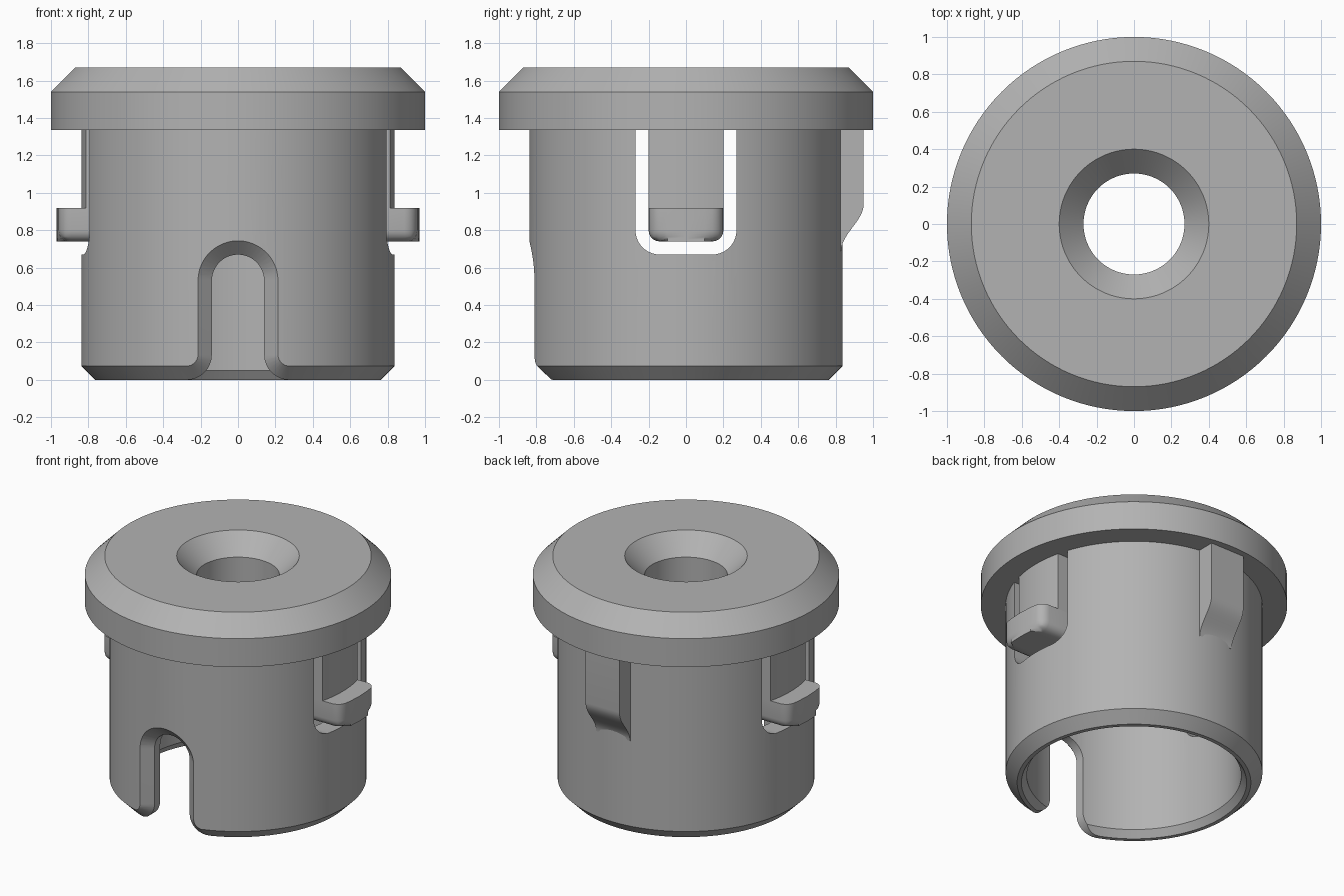
import bpy, bmesh, math
from math import sin, cos, pi, sqrt

cube = bpy.data.objects.get("Cube")
if cube:
    bpy.data.objects.remove(cube)

grey = bpy.data.materials.new("plain_grey")
grey.use_nodes = True
GREY = (0.45, 0.45, 0.45, 1)
grey.diffuse_color = GREY
grey.node_tree.nodes["Principled BSDF"].inputs["Base Color"].default_value = GREY

R_OUT, R_IN = 0.838, 0.70      # sleeve wall
CHAMFER = 0.075
Z_CAP = 1.335                  # underside of the cap


def finish(name, bm):
    bmesh.ops.recalc_face_normals(bm, faces=bm.faces)
    mesh = bpy.data.meshes.new(name)
    bm.to_mesh(mesh)
    bm.free()
    mesh.materials.append(grey)
    ob = bpy.data.objects.new(name, mesh)
    bpy.context.collection.objects.link(ob)
    return ob


def loft(bm, loops, closed=False):
    """Skin matching loops of points; cap the ends or join last to first."""
    rings = [[bm.verts.new(p) for p in loop] for loop in loops]
    pairs = list(zip(rings, rings[1:]))
    if closed:
        pairs.append((rings[-1], rings[0]))
    else:
        bm.faces.new(rings[0])
        bm.faces.new(rings[-1])
    for a, b in pairs:
        for i in range(len(a)):
            j = (i + 1) % len(a)
            bm.faces.new((a[i], a[j], b[j], b[i]))


def lathe(name, profile, steps=128):
    bm = bmesh.new()
    angles = [2 * pi * i / steps for i in range(steps)]
    loft(bm, [[(r * cos(a), r * sin(a), z) for r, z in profile] for a in angles], True)
    return finish(name, bm)


def arc(cx, cy, r, start, end, steps=10):
    return [(cx + r * cos(start + (end - start) * i / steps),
             cy + r * sin(start + (end - start) * i / steps)) for i in range(steps + 1)]


def smooth(ob, angle=30):
    bpy.ops.object.select_all(action='DESELECT')
    ob.select_set(True)
    bpy.context.view_layer.objects.active = ob
    bpy.ops.object.shade_smooth_by_angle(angle=math.radians(angle))


def cut(target, cutter):
    mod = target.modifiers.new("cut", 'BOOLEAN')
    mod.operation, mod.solver, mod.object = 'DIFFERENCE', 'EXACT', cutter
    bpy.context.view_layer.objects.active = target
    bpy.ops.object.modifier_apply(modifier=mod.name)
    bpy.data.objects.remove(cutter)


# Cap with a chamfered rim and a countersunk hole
cap = lathe("cap", [(0.27, Z_CAP), (1, Z_CAP), (1, 1.54), (0.87, 1.67),
                    (0.40, 1.67), (0.27, 1.535)])

# Hollow sleeve, chamfered at the open lower end
sleeve = lathe("sleeve", [(R_IN, Z_CAP + 0.005), (R_IN, 0.05), (0.735, 0),
                          (R_OUT - CHAMFER, 0), (R_OUT, CHAMFER), (R_OUT, Z_CAP + 0.005)])

# Side windows with rounded lower corners, cut through both walls
corner = 0.13
window = arc(-0.27 + corner, 0.67 + corner, corner, pi, 1.5 * pi)
window += arc(0.27 - corner, 0.67 + corner, corner, 1.5 * pi, 2 * pi)
window += [(0.27, 1.5), (-0.27, 1.5)]
bm = bmesh.new()
loft(bm, [[(x, y, z) for y, z in window] for x in (-1.2, 1.2)])
cut(sleeve, finish("window_cutter", bm))


# Arched front notch with flared foot and a chamfer that follows the wall
def notch_outline(grow):
    w, foot = 0.14, 0.135
    side = arc(w + foot, foot, foot - grow, 1.5 * pi, pi, 8)
    top = arc(0, 0.67 - w, w + grow, 0, pi, 24)
    left = [(-x, z) for x, z in reversed(side)]
    return [(w + foot, -0.2)] + side + top + left + [(-w - foot, -0.2)]


def on_wall(outline, r):
    return [(x, -sqrt(r * r - x * x), z) for x, z in outline]


inner, outer = notch_outline(0), notch_outline(CHAMFER)
bm = bmesh.new()
loft(bm, [[(x, -0.5, z) for x, z in inner], on_wall(inner, R_OUT - CHAMFER),
          on_wall(outer, R_OUT + 0.001), [(x, -1.1, z) for x, z in outer]])
cut(sleeve, finish("notch_cutter", bm))


# Snap arms hanging in the windows, each ending in a rounded catch
def sector(side, r0, r1, half, steps):
    ys = [-half + 2 * half * i / steps for i in range(steps + 1)]
    plan = [(sqrt(r1 * r1 - y * y), y) for y in ys]
    plan += [(sqrt(r0 * r0 - y * y), y) for y in reversed(ys)]
    return [(side * x, y) for x, y in plan]


def block(plan, z0, z1):
    bm = bmesh.new()
    loft(bm, [[(x, y, z) for x, y in plan] for z in (z0, z1)])
    return bm


Z_CATCH = 0.92
for side, label in ((1, "left"), (-1, "right")):
    arm = finish(label + "_snap_arm",
                 block(sector(side, R_IN, R_OUT, 0.2, 10), Z_CATCH, Z_CAP + 0.005))
    smooth(arm)

    bm = block(sector(side, R_IN, 0.97, 0.2, 4), 0.74, Z_CATCH)
    rounded = []
    for e in bm.edges:
        a, b = (v.co for v in e.verts)
        mid = (a + b) / 2
        upright = abs(a.z - b.z) > 0.1
        if upright and abs(mid.x) > 0.9 and abs(mid.y) > 0.19:
            rounded.append(e)
        elif not upright and mid.z < 0.75 and abs(mid.x) > 0.75:
            rounded.append(e)
    bmesh.ops.bevel(bm, geom=rounded, offset=0.06, offset_type='OFFSET',
                    segments=5, profile=0.5, affect='EDGES', clamp_overlap=True)
    smooth(finish(label + "_snap_catch", bm), 40)

# Back key rib, blending into the wall with an S-curve
Y_RIB, Z_LOW, Z_HIGH = 0.95, 0.69, 0.94
rib = [(0.78, Z_CAP + 0.005), (Y_RIB, Z_CAP + 0.005)]
for i in range(13):
    t = i / 12
    rib.append((R_OUT - 0.008 + (Y_RIB - R_OUT + 0.008) * (1 + cos(pi * t)) / 2,
                Z_HIGH + (Z_LOW - Z_HIGH) * t))
rib.append((0.78, Z_LOW))
bm = bmesh.new()
loft(bm, [[(x, y, z) for y, z in rib] for x in (-0.135, 0.135)])
smooth(finish("back_key_rib", bm))

smooth(cap)
smooth(sleeve)
